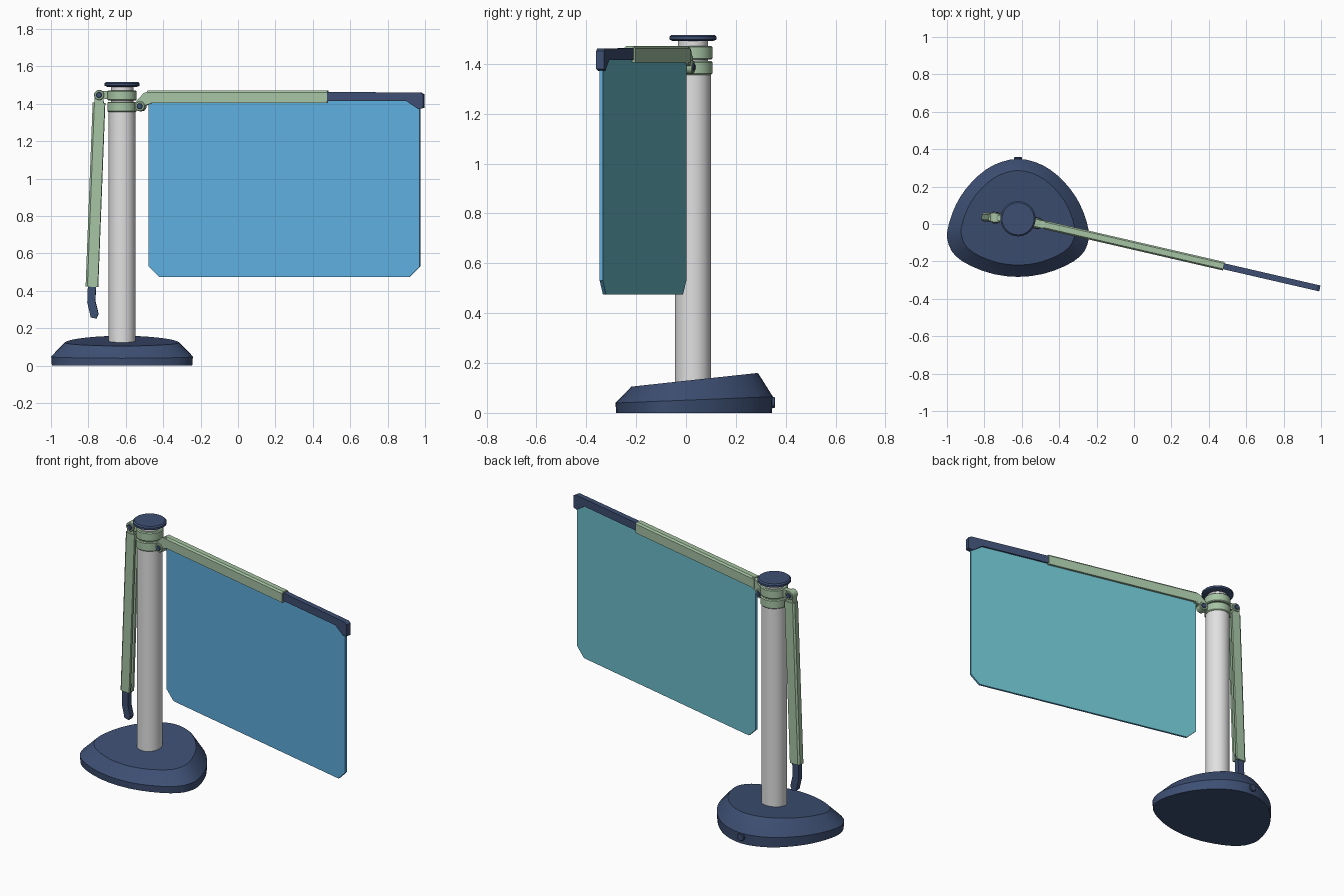
import bpy, bmesh
from math import sin, cos, pi, radians
from mathutils import Matrix, Vector

if "Cube" in bpy.data.objects:
    bpy.data.objects.remove(bpy.data.objects["Cube"])


def material(name, rgb):
    m = bpy.data.materials.new(name)
    m.use_nodes = True
    m.diffuse_color = (*rgb, 1)
    m.node_tree.nodes["Principled BSDF"].inputs["Base Color"].default_value = (*rgb, 1)
    return m


navy = material("navy", (0.047, 0.078, 0.17))
green = material("sage green", (0.38, 0.55, 0.37))
grey = material("light grey", (0.75, 0.75, 0.75))
blue = material("panel blue", (0.11, 0.42, 0.72))
teal = material("panel teal", (0.15, 0.52, 0.6))

POST = Matrix.Translation((-0.62, 0.028, 0))
parts = []


def loft(name, rings, mat, matrix=Matrix()):
    """Skin a stack of equal-sized rings and close both ends."""
    bm = bmesh.new()
    rows = [[bm.verts.new(matrix @ Vector(p)) for p in ring] for ring in rings]
    n = len(rows[0])
    for low, high in zip(rows, rows[1:]):
        for i in range(n):
            j = (i + 1) % n
            bm.faces.new((low[i], low[j], high[j], high[i]))
    bm.faces.new(rows[0][::-1])
    bm.faces.new(rows[-1])
    bmesh.ops.recalc_face_normals(bm, faces=bm.faces)
    mesh = bpy.data.meshes.new(name)
    bm.to_mesh(mesh)
    bm.free()
    mesh.materials.append(mat)
    ob = bpy.data.objects.new(name, mesh)
    bpy.context.collection.objects.link(ob)
    parts.append(ob)
    return ob


def lathe(name, profile, mat, matrix=POST, n=40):
    turn = [2 * pi * i / n for i in range(n)]
    return loft(name, [[(r * cos(a), r * sin(a), z) for a in turn] for r, z in profile], mat, matrix)


def side_plate(name, outline, half, mat, matrix):
    """Extrude a length/height outline across the width."""
    return loft(name, [[(u, v, w) for u, w in outline] for v in (-half, half)], mat, matrix)


def pin(name, radius, half, mat, matrix):
    across = matrix @ Matrix.Rotation(pi / 2, 4, 'X')
    b = 0.003
    return lathe(name, [(radius - b, -half), (radius, b - half), (radius, half - b), (radius - b, half)],
                 mat, across, 20)


# Egg-shaped base with a sloping top
half = [(0, .345), (.09, .328), (.17, .288), (.245, .222), (.305, .145), (.347, .06),
        (.375, -.04), (.367, -.11), (.33, -.17), (.25, -.222), (.13, -.265), (0, -.28)]
loop = [Vector(p) for p in half + [(-x, y) for x, y in half[-2:0:-1]]]
outline = []
for i, p in enumerate(loop):
    a, q, b = loop[i - 1], loop[(i + 1) % len(loop)], loop[(i + 2) % len(loop)]
    outline += [p, (9 * (p + q) - a - b) / 16]


def base_ring(scale, shift, height, slope):
    pts = [(x * scale, y * scale + shift) for x, y in outline]
    return [(x - 0.62, y, height + slope * y) for x, y in pts]


loft("base", [base_ring(1, 0, 0, 0), base_ring(1.01, 0, .051, .04),
              base_ring(.825, .007, .124, .108), base_ring(.81, .007, .129, .108)], navy)
pin("base_knob", .022, .02, navy, Matrix.Translation((-.62, .337, .042)))

# Post, collars and cap
lathe("post", [(.072, .1), (.072, 1.36)], grey)
lathe("post_neck", [(.06, 1.36), (.06, 1.495)], grey)
for name, low, high in (("lower_collar", 1.356, 1.411), ("upper_collar", 1.417, 1.472)):
    lathe(name, [(.073, low), (.078, low + .005), (.078, high - .005), (.073, high)], green)
lathe("cap", [(.08, 1.491), (.094, 1.497), (.094, 1.509), (.086, 1.516)], navy)


def arm(name, heading, hinge, pitch, lift, neck, tip):
    """Hinged arm: lug, barrel, pin, channel-section rail and sliding tip."""
    frame = POST @ Matrix.Rotation(radians(heading), 4, 'Z')
    pivot = frame @ Matrix.Translation(hinge)
    swing = pivot @ Matrix.Rotation(radians(pitch), 4, 'Y')
    side_plate(name + "_lug", [(.06 - hinge[0], -.022), (0, -.022), (0, .022), (.06 - hinge[0], .022)],
               .016, green, pivot)
    pin(name + "_barrel", .027, .026, green, pivot)
    pin(name + "_hinge_pin", .016, .031, navy, pivot)
    side_plate(name + "_neck", neck, .02, green, swing)
    right = [(.009, .035), (.009, 0), (.023, 0), (.023, .056), (.015, .066)]
    section = right + [(-v, w) for v, w in right[::-1]]
    loft(name + "_rail", [[(u, v, w + lift) for v, w in section] for u in (.041, 1.026)], green, swing)
    side_plate(name + "_tip", [(u, w + lift) for u, w in tip], .016, navy, swing)
    return frame


# Raised arm with its long hooked tip
raised = arm("raised_arm", -13, (.103, 0, 1.387), 0, .018,
             [(-.022, 0), (-.022, .025), (.02, .07), (.045, .08), (.06, .08), (.06, .015), (.03, .005)],
             [(.98, .01), (1.46, .01), (1.525, -.033), (1.553, -.026), (1.553, .046), (1.535, .056), (.98, .058)])

# Folded arm hanging beside the post
arm("folded_arm", 177, (.122, 0, 1.447), 87.8, -.033,
    [(-.005, -.022), (-.005, .022), (.06, .024), (.06, -.026)],
    [(.98, .01), (1.1, .012), (1.17, -.008), (1.195, .002), (1.19, .032), (1.11, .054), (.98, .054)])

# Hanging panel, teal on its rear face
panel = side_plate("panel", [(.147, 1.425), (.147, .53), (.205, .475), (1.578, .475), (1.635, .53), (1.635, 1.425)],
                   .0065, blue, raised)
panel.data.materials.append(teal)
rear = raised.to_3x3() @ Vector((0, 1, 0))
for face in panel.data.polygons:
    if face.normal.dot(rear) > 0.5:
        face.material_index = 1

# Smooth the rounded parts while keeping crisp edges
bpy.ops.object.select_all(action='DESELECT')
for ob in parts:
    ob.select_set(True)
bpy.context.view_layer.objects.active = parts[0]
bpy.ops.object.shade_smooth_by_angle(angle=radians(25))
